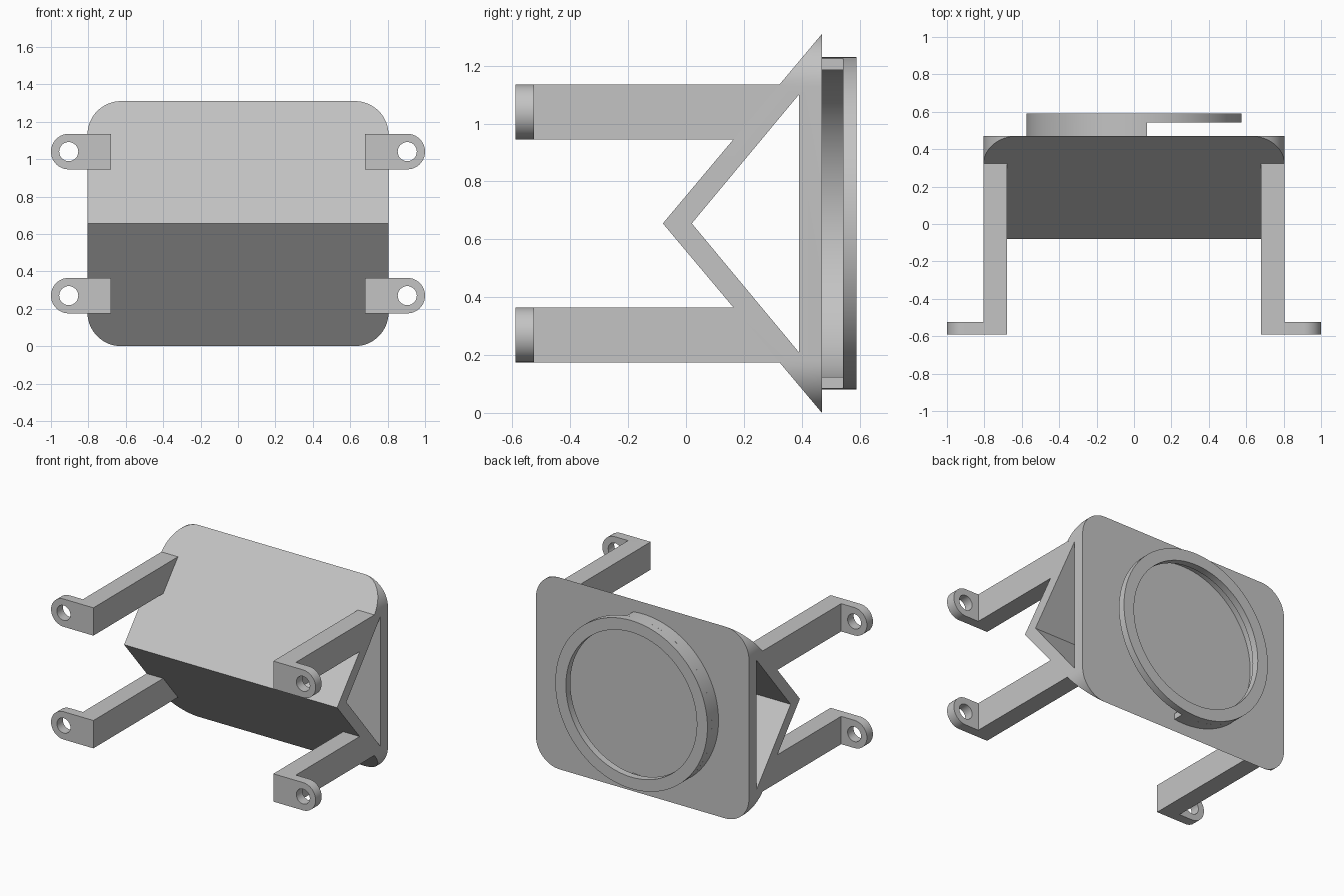
import bpy, bmesh
from math import pi, cos, sin, acos, radians

if "Cube" in bpy.data.objects:
    bpy.data.objects.remove(bpy.data.objects["Cube"])

grey = bpy.data.materials.new("light grey")
grey.use_nodes = True
grey.diffuse_color = (0.55, 0.55, 0.55, 1)
grey.node_tree.nodes["Principled BSDF"].inputs["Base Color"].default_value = grey.diffuse_color

MID = 0.655      # height of the centre line
BACK = 0.47      # rear face of the wedge
HALF = 0.805     # half width of the wedge


def add_object(name, bm):
    bmesh.ops.recalc_face_normals(bm, faces=bm.faces)
    mesh = bpy.data.meshes.new(name)
    bm.to_mesh(mesh)
    bm.free()
    mesh.materials.append(grey)
    obj = bpy.data.objects.new(name, mesh)
    bpy.context.collection.objects.link(obj)
    return obj


def prism(name, profile, axis, lo, hi):
    """Extrude a 2D profile: (y, z) pairs along x, or (x, z) pairs along y."""
    place = (lambda a, b, t: (t, a, b)) if axis == "x" else (lambda a, b, t: (a, t, b))
    bm = bmesh.new()
    ends = [[bm.verts.new(place(a, b, t)) for a, b in profile] for t in (lo, hi)]
    n = len(profile)
    for ring in ends:
        bm.faces.new(ring)
    for i in range(n):
        j = (i + 1) % n
        bm.faces.new((ends[0][i], ends[0][j], ends[1][j], ends[1][i]))
    return add_object(name, bm)


def arc(cx, cz, r, start, end, steps):
    angles = [start + (end - start) * i / steps for i in range(steps + 1)]
    return [(cx + r * cos(a), cz + r * sin(a)) for a in angles]


def boolean(obj, cutter, operation):
    """Apply a boolean and discard the cutter."""
    mod = obj.modifiers.new("cut", "BOOLEAN")
    mod.object, mod.operation, mod.solver = cutter, operation, "EXACT"
    graph = bpy.context.evaluated_depsgraph_get()
    mesh = bpy.data.meshes.new_from_object(obj.evaluated_get(graph))
    obj.modifiers.clear()
    obj.data = mesh
    bpy.data.objects.remove(cutter)


def band(name, outer, inner, y0, y1, cut_x=None):
    """Flat ring about the y axis; cut_x keeps only the part with x below it."""
    steps = 96
    closed = cut_x is None
    bm = bmesh.new()
    sections = []
    for i in range(steps if closed else steps + 1):
        corners = []
        for r, y in ((outer, y0), (outer, y1), (inner, y1), (inner, y0)):
            start = 0 if closed else acos(cut_x / r)
            a = start + (2 * pi - 2 * start) * i / steps
            corners.append(bm.verts.new((r * cos(a), y, MID + r * sin(a))))
        sections.append(corners)
    for i in range(steps):
        s, t = sections[i], sections[(i + 1) % len(sections)]
        for k in range(4):
            m = (k + 1) % 4
            bm.faces.new((s[k], s[m], t[m], t[k]))
    if not closed:
        bm.faces.new(sections[0])
        bm.faces.new(sections[-1])
    return add_object(name, bm)


# Wedge body: triangular prism with rounded corners and a hollow from side to side
wedge = prism("wedge_body", [(BACK, 0), (BACK, 2 * MID), (-0.08, MID)], "x", -HALF, HALF)
R = 0.18
corners = [(1, 1), (-1, 1), (-1, -1), (1, -1)]
outline = []
for q, (sx, sz) in enumerate(corners):
    outline += arc(sx * (HALF - R), MID + sz * (MID - R), R, q * pi / 2, (q + 1) * pi / 2, 16)
boolean(wedge, prism("corner_cutter", outline, "y", -1, 1), "INTERSECT")
hollow = [(0.39, 1.10), (0.39, 0.21), (0.02, MID)]
boolean(wedge, prism("hollow_cutter", hollow, "x", -1, 1), "DIFFERENCE")
parts = [wedge]

# Four legs, each with a rounded mounting tab
for side, sx in (("left", 1), ("right", -1)):
    for level, sz in (("upper", 1), ("lower", -1)):
        near, far = MID + sz * 0.29, MID + sz * 0.48
        leg_side = [(-0.525, near), (0.175, near), (0.335, far), (-0.525, far)]
        x0, x1 = sorted((sx * 0.68, sx * HALF))
        parts.append(prism(f"{side}_{level}_leg", leg_side, "x", x0, x1))

        cz = MID + sz * 0.385
        tab_end = arc(0.905, cz, 0.095, -pi / 2, pi / 2, 20)
        tab_outline = [(sx * x, z) for x, z in [(0.68, cz - 0.095)] + tab_end + [(0.68, cz + 0.095)]]
        tab = prism(f"{side}_{level}_tab", tab_outline, "y", -0.59, -0.525)
        hole = arc(sx * 0.905, cz, 0.051, 0, 2 * pi, 32)[:-1]
        boolean(tab, prism("hole_cutter", hole, "y", -1, 0), "DIFFERENCE")
        parts.append(tab)

# Rear holder: partial wall, open on one side, under a full retaining lip
parts.append(band("holder_wall", 0.575, 0.535, BACK, 0.542, cut_x=0.07))
parts.append(band("holder_lip", 0.575, 0.495, 0.542, 0.59))

# Smooth the curved faces and keep the edges sharp
bpy.ops.object.select_all(action="DESELECT")
for obj in parts:
    obj.select_set(True)
bpy.context.view_layer.objects.active = wedge
bpy.ops.object.shade_smooth_by_angle(angle=radians(30))
